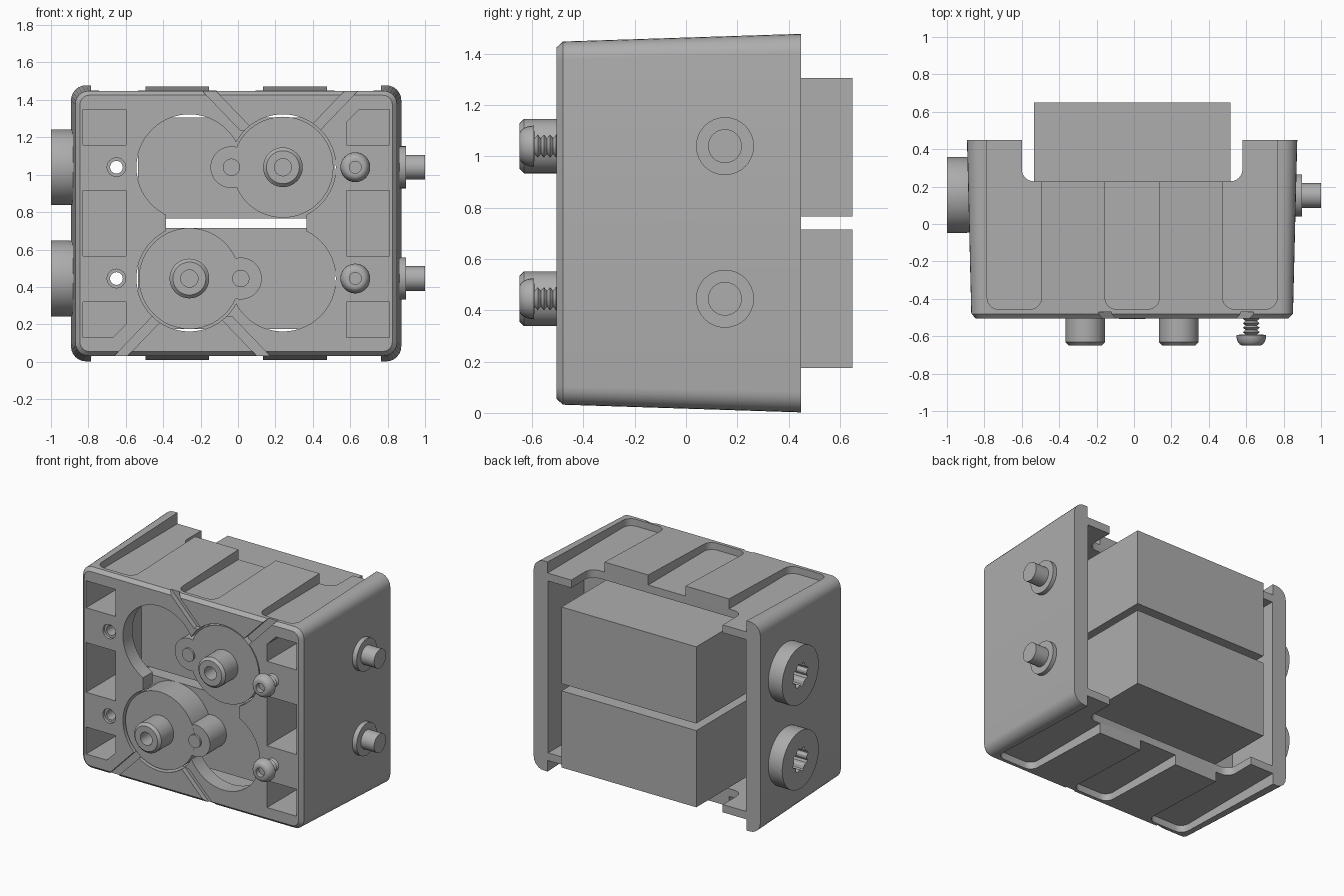
import bpy, bmesh
from math import sin, cos, pi, radians
from mathutils import Vector

if "Cube" in bpy.data.objects:
    bpy.data.objects.remove(bpy.data.objects["Cube"])

CX, CZ = -0.01, 0.74      # centre of the front face
AXLE_Z = (1.04, 0.445)    # heights of the two drives

grey = bpy.data.materials.new("plain_grey")
grey.use_nodes = True
grey.diffuse_color = (0.42, 0.42, 0.42, 1)
grey.node_tree.nodes["Principled BSDF"].inputs["Base Color"].default_value = grey.diffuse_color


def place(u, v, w, axis):
    return {"x": (w, u, v), "y": (u, w, v), "z": (u, v, w)}[axis]


def finish(name, bm):
    bmesh.ops.remove_doubles(bm, verts=bm.verts, dist=1e-5)
    bmesh.ops.recalc_face_normals(bm, faces=bm.faces)
    mesh = bpy.data.meshes.new(name)
    bm.to_mesh(mesh)
    bm.free()
    mesh.materials.append(grey)
    obj = bpy.data.objects.new(name, mesh)
    bpy.context.collection.objects.link(obj)
    return obj


def select(obj):
    bpy.ops.object.select_all(action="DESELECT")
    obj.select_set(True)
    bpy.context.view_layer.objects.active = obj


def smooth(obj):
    select(obj)
    bpy.ops.object.shade_smooth_by_angle(angle=radians(30))


def loft(name, loops, axis):
    """Solid through matching outlines, each given as (points, depth)."""
    bm = bmesh.new()
    rings = [[bm.verts.new(place(u, v, w, axis)) for u, v in pts] for pts, w in loops]
    n = len(rings[0])
    for a, b in zip(rings, rings[1:]):
        for i in range(n):
            bm.faces.new((a[i], a[(i + 1) % n], b[(i + 1) % n], b[i]))
    bm.faces.new(rings[0])
    bm.faces.new(rings[-1])
    return finish(name, bm)


def prism(name, pts, w0, w1, axis):
    return loft(name, [(pts, w0), (pts, w1)], axis)


def circle(u, v, r, n=48):
    return [(u + r * cos(2 * pi * i / n), v + r * sin(2 * pi * i / n)) for i in range(n)]


def rounded(u0, u1, v0, v1, r, steps=6):
    centres = [(u1 - r, v1 - r), (u0 + r, v1 - r), (u0 + r, v0 + r), (u1 - r, v0 + r)]
    return [(u + r * cos(pi / 2 * (q + k / steps)), v + r * sin(pi / 2 * (q + k / steps)))
            for q, (u, v) in enumerate(centres) for k in range(steps + 1)]


def rect(u0, u1, v0, v1):
    return [(u0, v0), (u1, v0), (u1, v1), (u0, v1)]


def lathe(name, profile, u, v, axis, n=40):
    """Turn (radius, depth) pairs round a line through u, v."""
    bm = bmesh.new()
    verts = [bm.verts.new(place(u + r, v, w, axis)) for r, w in profile]
    edges = [bm.edges.new(p) for p in zip(verts, verts[1:])]
    bmesh.ops.spin(bm, geom=verts + edges, cent=place(u, v, 0, axis),
                   axis=place(0, 0, 1, axis), angle=2 * pi, steps=n)
    return finish(name, bm)


def cut(target, cutter):
    mod = target.modifiers.new("cut", "BOOLEAN")
    mod.operation, mod.solver, mod.object = "DIFFERENCE", "EXACT", cutter
    select(target)
    bpy.ops.object.modifier_apply(modifier=mod.name)
    bpy.data.objects.remove(cutter)


def around(pts, s):
    """Offsets from the front centre, turned half a turn when s is -1."""
    return [(CX + s * u, CZ + s * v) for u, v in pts]


# Housing: tapered shell with chamfered front edge
def shell(hx, hz, r):
    return rounded(CX - hx, CX + hx, CZ - hz, CZ + hz, r)


housing = loft("housing", [(shell(0.835, 0.685, 0.05), -0.505), (shell(0.86, 0.708, 0.07), -0.48),
                           (shell(0.883, 0.738, 0.08), 0.448)], "y")

# Cavity, open at the back: wide behind, narrow between the pocket blocks
cut(housing, prism("cutter", rect(CX - 0.56, CX + 0.56, 0.135, 1.345), -0.4, 0.6, "y"))
cut(housing, prism("cutter", rect(CX - 0.77, CX + 0.77, 0.135, 1.345), 0.05, 0.6, "y"))

# Notch in the rear edge of top and bottom
cut(housing, prism("cutter", rounded(CX - 0.59, CX + 0.59, 0.228, 0.8, 0.065), -0.2, 1.7, "z"))

# Recessed bays on top and bottom
for x in (-0.63, 0, 0.63):
    for z0, z1 in ((1.4, 1.7), (-0.2, 0.08)):
        cut(housing, prism("cutter", rounded(CX + x - 0.145, CX + x + 0.145, -0.455, 0.8, 0.06), z0, z1, "z"))

# Front opening: four round lobes joined through the middle
for x in (-0.25, 0.25):
    for z in AXLE_Z:
        cut(housing, prism("cutter", circle(CX + x, z, 0.283, 64), -0.7, -0.35, "y"))
cut(housing, prism("cutter", rect(CX - 0.375, CX + 0.375, AXLE_Z[1], AXLE_Z[0]), -0.7, -0.35, "y"))

for s in (1, -1):
    # Front pockets, one corner of each set is clipped
    clipped = [(0.59, 0.42), (0.82, 0.42), (0.82, 0.61), (0.66, 0.61), (0.59, 0.54)]
    for pts in (clipped, rect(0.59, 0.82, -0.175, 0.175), rect(0.59, 0.82, -0.61, -0.42)):
        cut(housing, prism("cutter", around(pts, s), -0.7, -0.1, "y"))
    # Diagonal wire grooves
    for x, d in ((-0.17, 1), (0.64, -1)):
        top = [(x - 0.06 * d, 0.76), (x + 0.01 * d, 0.76), (x + 0.26 * d, 0.5), (x + 0.19 * d, 0.5)]
        cut(housing, prism("cutter", around(top, s), -0.7, -0.47, "y"))

# Screw holes on one side
for z in AXLE_Z:
    cut(housing, prism("cutter", circle(-0.65, z, 0.034, 24), -0.7, 0.3, "y"))
    cut(housing, prism("cutter", circle(-0.65, z, 0.05, 24), -0.7, -0.485, "y"))
smooth(housing)

for label, z, s, z0, z1 in (("upper", AXLE_Z[0], 1, 0.765, 1.305), ("lower", AXLE_Z[1], -1, 0.175, 0.715)):
    x = CX + 0.25 * s
    lobe_x = CX - 0.025 * s

    # Motor body, gear cover and side lobe
    prism(label + "_motor", rect(-0.535, 0.515, z0, z1), -0.31, 0.65, "y")
    smooth(prism(label + "_gear_cover", circle(x, z, 0.27, 64), -0.495, -0.3, "y"))
    smooth(prism(label + "_gear_lobe", circle(lobe_x, z, 0.112), -0.494, -0.3, "y"))
    smooth(prism(label + "_lobe_pin", circle(lobe_x, z, 0.046, 32), -0.508, -0.4, "y"))

    # Output hub with bore
    smooth(lathe(label + "_output_hub", [(0, -0.53), (0.046, -0.53), (0.046, -0.65), (0.088, -0.65),
                                         (0.106, -0.632), (0.106, -0.48), (0, -0.48)], x, z, "y"))

    # Screw with domed head, hex socket and thread
    head = [(0, -0.615), (0.032, -0.615), (0.032, -0.65)]
    head += [(0.045 + 0.035 * sin(a), -0.593 - 0.057 * cos(a)) for a in [pi / 12 * k for k in range(7)]]
    thread = []
    for k in range(7):
        y = -0.59 + 0.024 * k
        thread += [(0.031, y), (0.045, y + 0.012)]
    smooth(lathe(label + "_screw", head + thread + [(0.03, -0.42), (0, -0.42)], 0.627, z, "y", 24))

    # Splined knob on one wall
    knob = lathe(label + "_knob", [(0, -0.86), (0.195, -0.86), (0.203, -0.9), (0.203, -1), (0, -1)],
                 0.155, z, "x", 48)
    teeth = [(0.155 + r * cos(a), z + r * sin(a)) for i in range(32)
             for a, r in [(2 * pi * i / 32, 0.085 if i // 2 % 2 else 0.07)]]
    cut(knob, prism("cutter", teeth, -1.1, -0.88, "x"))
    smooth(knob)

    # Shaft end with collar on the other wall
    smooth(lathe(label + "_shaft_end", [(0, 0.8), (0.113, 0.8), (0.113, 0.897), (0.066, 0.897),
                                        (0.066, 1), (0, 1)], 0.152, z, "x", 32))
